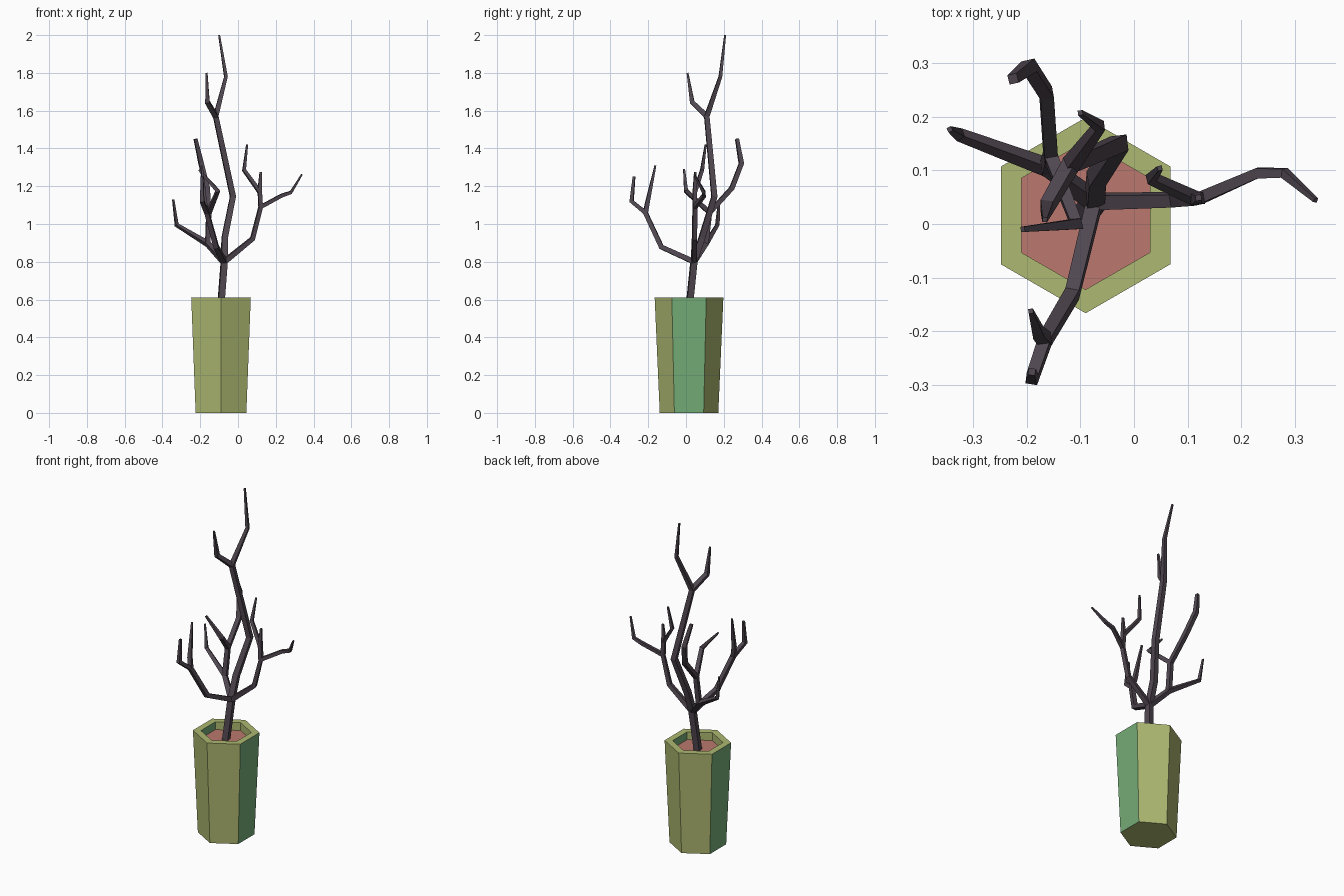
import bpy, bmesh, math
from mathutils import Vector

if "Cube" in bpy.data.objects:
    bpy.data.objects.remove(bpy.data.objects["Cube"])


def material(name, r, g, b):
    m = bpy.data.materials.new(name)
    lin = [((c / 255 + 0.055) / 1.055) ** 2.4 for c in (r, g, b)]
    m.diffuse_color = (*lin, 1)
    m.use_nodes = True
    m.node_tree.nodes["Principled BSDF"].inputs["Base Color"].default_value = m.diffuse_color
    return m


OLIVE = material("olive glaze", 173, 184, 113)
GREEN = material("green glaze", 118, 172, 120)
SOIL = material("red soil", 187, 121, 110)
BARK = material("dark bark", 80, 71, 80)


def make_object(name, bm, mats):
    me = bpy.data.meshes.new(name)
    bm.normal_update()
    bm.to_mesh(me)
    bm.free()
    for m in mats:
        me.materials.append(m)
    ob = bpy.data.objects.new(name, me)
    bpy.context.collection.objects.link(ob)
    return ob


# Hexagonal pot: outer wall, rim, inner wall
CX, CY, TOP, SOIL_Z = -0.09, 0.016, 0.612, 0.565


def hex_ring(bm, radius, z):
    return [bm.verts.new((CX + radius * math.cos(math.radians(30 + 60 * i)),
                          CY + radius * math.sin(math.radians(30 + 60 * i)), z))
            for i in range(6)]


bm = bmesh.new()
rings = [hex_ring(bm, r, z) for r, z in
         [(0.155, 0), (0.182, TOP), (0.138, TOP), (0.138, SOIL_Z - 0.01)]]
for a, b in zip(rings, rings[1:]):
    for i in range(6):
        j = (i + 1) % 6
        bm.faces.new((a[i], a[j], b[j], b[i]))
bm.faces.new(rings[0][::-1])
bm.normal_update()
for f in bm.faces:      # the two side panels facing +-x are green
    if abs(f.normal.x) > 0.9:
        f.material_index = 1
make_object("pot", bm, [OLIVE, GREEN])

# Soil
bm = bmesh.new()
bm.faces.new(hex_ring(bm, 0.138, SOIL_Z))
make_object("soil", bm, [SOIL])


# Branches: square, tapering limbs along short paths of (x, y, z, width)
def limb(name, path):
    bm = bmesh.new()
    pts = [Vector(p[:3]) for p in path]
    dirs = [(b - a).normalized() for a, b in zip(pts, pts[1:])]
    side = Vector((1, 0.15, 0))
    prev = None
    for k, p in enumerate(pts):
        d = (dirs[max(k - 1, 0)] + dirs[min(k, len(dirs) - 1)]).normalized()
        side = (side - d * side.dot(d)).normalized()
        up = d.cross(side)
        h = path[k][3] / 2
        ring = [bm.verts.new(p + side * h * u + up * h * v)
                for u, v in ((-1, -1), (1, -1), (1, 1), (-1, 1))]
        if prev is None:
            bm.faces.new(ring[::-1])
        else:
            for i in range(4):
                j = (i + 1) % 4
                bm.faces.new((prev[i], prev[j], ring[j], ring[i]))
        prev = ring
    bm.faces.new(prev)
    make_object(name, bm, [BARK])


fork = (-0.073, 0.042, 0.80)          # where the trunk splits
crown = (-0.118, 0.11, 1.57, 0.027)
right = (0.12, 0.047, 1.09, 0.022)
front = (-0.165, -0.215, 1.06, 0.024)
left = (-0.16, 0.105, 0.895, 0.026)
back = (-0.155, 0.125, 1.06, 0.025)

limb("trunk", [(-0.093, 0.015, 0.54, 0.034), (*fork, 0.034)])
limb("leader", [(*fork, 0.033), (-0.07, 0.085, 0.93, 0.032),
                (-0.027, 0.15, 1.145, 0.03), crown,
                (-0.064, 0.182, 1.78, 0.018), (-0.10, 0.207, 2.0, 0.009)])
limb("leader_twig", [crown, (-0.162, 0.033, 1.645, 0.024),
                     (-0.166, 0.008, 1.80, 0.009)])

limb("right_branch", [(*fork, 0.028), (0.077, 0.045, 0.922, 0.024), right,
                      (0.23, 0.095, 1.15, 0.019), (0.28, 0.095, 1.167, 0.017),
                      (0.338, 0.044, 1.262, 0.008)])
limb("right_spike", [right, (0.115, 0.047, 1.18, 0.021),
                     (0.12, 0.049, 1.275, 0.011)])
limb("right_twig", [(0.115, 0.047, 1.17, 0.021), (0.032, 0.085, 1.285, 0.018),
                    (0.048, 0.104, 1.42, 0.009)])

limb("front_branch", [(*fork, 0.028), (-0.115, -0.13, 0.878, 0.026), front,
                      (-0.19, -0.288, 1.12, 0.022), (-0.19, -0.275, 1.252, 0.013)])
limb("front_twig", [front, (-0.178, -0.203, 1.12, 0.022),
                    (-0.192, -0.162, 1.31, 0.009)])

limb("left_branch", [(*fork, 0.03), left, (-0.325, 0.166, 0.995, 0.018),
                     (-0.343, 0.176, 1.13, 0.009)])
limb("back_branch", [left, back, (-0.163, 0.243, 1.19, 0.025),
                     (-0.195, 0.293, 1.32, 0.025), (-0.225, 0.27, 1.45, 0.018)])
limb("back_twig", [back, (-0.107, 0.0, 1.175, 0.022),
                   (-0.207, -0.01, 1.287, 0.01)])
